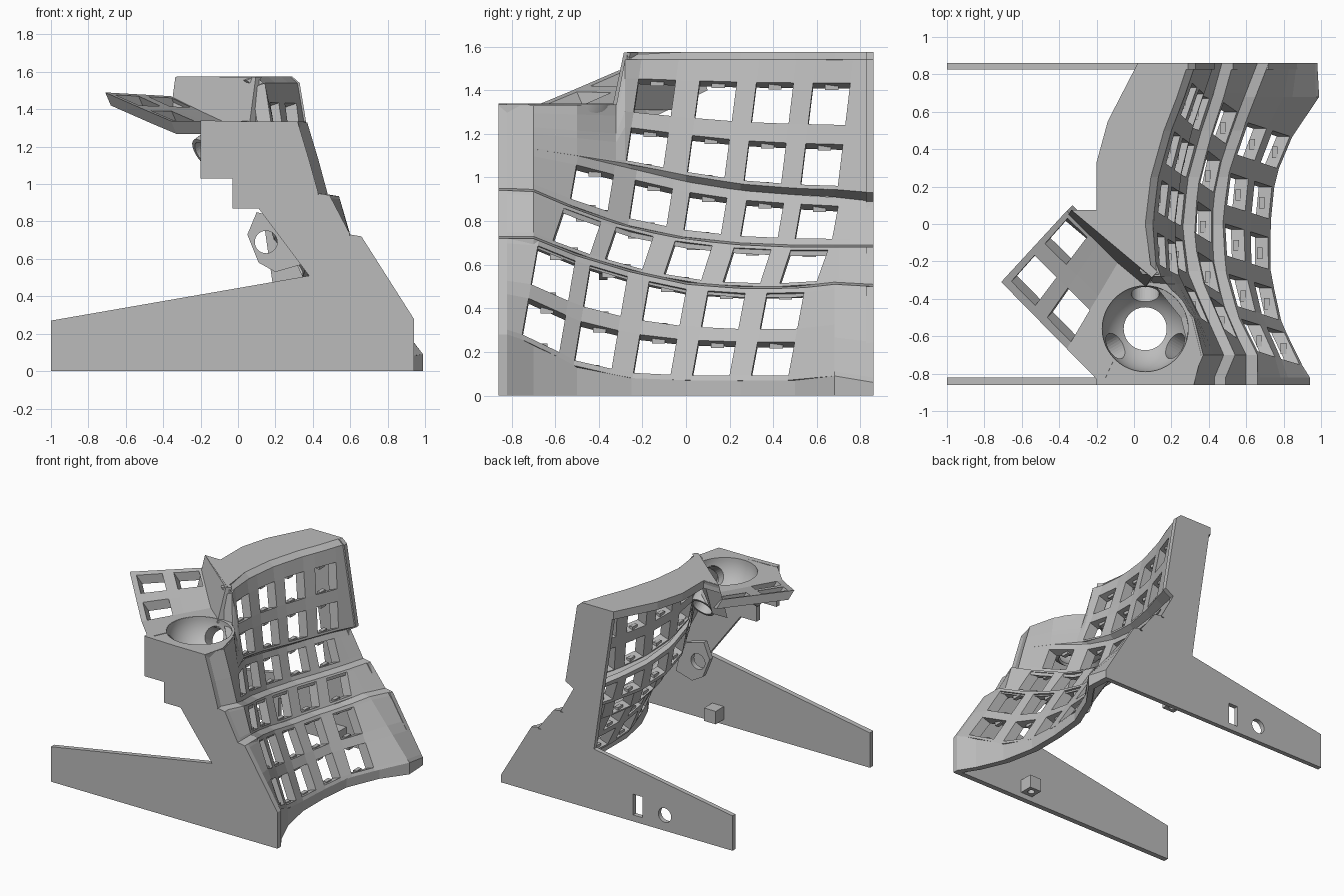
import bpy, bmesh
from math import radians, cos, sin, pi
from mathutils import Vector, Matrix

cube = bpy.data.objects.get("Cube")
if cube:
    bpy.data.objects.remove(cube, do_unlink=True)

grey = bpy.data.materials.new("plain grey")
grey.use_nodes = True
grey.diffuse_color = (0.5, 0.5, 0.5, 1)
grey.node_tree.nodes["Principled BSDF"].inputs["Base Color"].default_value = (0.5, 0.5, 0.5, 1)


def finish(name, bm):
    me = bpy.data.meshes.new(name)
    bm.to_mesh(me)
    bm.free()
    ob = bpy.data.objects.new(name, me)
    bpy.context.collection.objects.link(ob)
    me.materials.append(grey)
    return ob


def thicken(name, bm, depth):
    """Extrude an open sheet by a vector into a closed solid."""
    ext = bmesh.ops.extrude_face_region(bm, geom=bm.faces[:])["geom"]
    bmesh.ops.translate(bm, vec=depth, verts=[v for v in ext if isinstance(v, bmesh.types.BMVert)])
    bmesh.ops.recalc_face_normals(bm, faces=bm.faces)
    return finish(name, bm)


def prism(name, outline, start, depth):
    bm = bmesh.new()
    bm.faces.new([bm.verts.new(Vector(p) + Vector(start)) for p in outline])
    return thicken(name, bm, depth)


def wall(name, outline, y, depth):
    return prism(name, [(x, 0, z) for x, z in outline], (0, y, 0), (0, depth, 0))


def slab(name, outline, low, depth):
    return prism(name, [(x, y, 0) for x, y in outline], (0, 0, low), depth)


def box(name, centre, size):
    bm = bmesh.new()
    bmesh.ops.create_cube(bm, size=1, matrix=Matrix.Translation(centre) @ Matrix.Diagonal((*size, 1)))
    return finish(name, bm)


def cylinder(name, centre, radius, depth, turn):
    bm = bmesh.new()
    bmesh.ops.create_cone(bm, cap_ends=True, segments=32, radius1=radius, radius2=radius,
                          depth=depth, matrix=Matrix.Translation(centre) @ turn)
    return finish(name, bm)


def cut(ob, cutter):
    m = ob.modifiers.new("cut", "BOOLEAN")
    m.operation, m.object, m.solver = "DIFFERENCE", cutter, "EXACT"
    bpy.context.view_layer.objects.active = ob
    bpy.ops.object.modifier_apply(modifier=m.name)
    bpy.data.objects.remove(cutter, do_unlink=True)


# Guide curves of the stepped key panel, sampled at these stations along y
stations = [-.82, -.7, -.5, -.25, 0, .25, .5, .68, .86]


def sample(vals, y):
    for i in range(len(stations) - 1):
        if y <= stations[i + 1]:
            t = max(0, (y - stations[i]) / (stations[i + 1] - stations[i]))
            return vals[i] + t * (vals[i + 1] - vals[i])
    return vals[-1]


def curve(xs, zs, dx=0.0, dz=0.0):
    return lambda y: Vector((sample(xs, y) + dx, y, sample(zs, y) + dz))


low_x = [.94, .865, .78, .73, .73, .755, .86, .99, .98]
low_z = [.28, .24, .13, .08, .07, .07, .07, .09, .06]
mid_x = [.66, .66, .56, .49, .475, .50, .58, .65, .72]
mid_z = [.72, .72, .64, .565, .51, .49, .49, .51, .50]
step_x = [.49, .54, .45, .345, .32, .35, .42, .48, .53]
step_z = [.94, .935, .85, .765, .715, .69, .68, .68, .68]
notch_x = [.38, .43, .35, .22, .19, .21, .26, .31, .36]
notch_z = [1.13, 1.13, 1.10, 1.04, .98, .94, .92, .91, .89]
lip_x = [.38, .43, .35, .23, .22, .25, .31, .37, .43]
lip_z = [1.13, 1.13, 1.10, 1.06, 1.01, .97, .95, .945, .93]
top_x = [.32, .37, .32, .12, .10, .13, .20, .27, .33]

low, low_top = curve(low_x, low_z), curve(mid_x, mid_z)
second, second_top = curve(mid_x, mid_z, -.06, .01), curve(step_x, step_z)
third, third_top = curve(step_x, step_z, -.06, .01), curve(notch_x, notch_z)
upper = curve(lip_x, lip_z)


def floor(y):
    return Vector((low(y).x, y, 0))


def upper_top(y):
    return Vector((sample(top_x, y), y, 1.33 if y < -.285 else 1.54))


def rim(y):
    return upper_top(y) + Vector((-.04, 0, .035))


def tier(name, bottom, top, centres, lean, rows, extra=()):
    """Curved strip with a grid of square key openings."""
    half = .085
    cols = [(y, y, False) for y in (-.86, -.82, .86, *extra)]
    for c in centres:
        cols += [(c - half - lean, c - half + lean, True), (c + half - lean, c + half + lean, False)]
    cols.sort(key=lambda c: c[0] + c[1])
    vs = [0] + [v for r in rows for v in r] + [1]
    bm, clips = bmesh.new(), bmesh.new()

    def point(col, v):
        y = col[0] + (col[1] - col[0]) * v
        return bottom(y).lerp(top(y), v)

    grid = [[bm.verts.new(point(c, v)) for v in vs] for c in cols]
    for i in range(len(cols) - 1):
        for j in range(len(vs) - 1):
            if cols[i][2] and j % 2:
                for k in (j, j + 1):
                    p = (grid[i][k].co + grid[i + 1][k].co) / 2 + Vector((-.045, 0, -.016))
                    bmesh.ops.create_cube(clips, size=.03, matrix=Matrix.Translation(p)
                                          @ Matrix.Diagonal((1, 2, 1, 1)))
            else:
                bm.faces.new((grid[i][j], grid[i + 1][j], grid[i + 1][j + 1], grid[i][j + 1]))
    thicken(name, bm, (-.07, 0, -.025))
    finish(name + "_clips", clips)


def strip(name, a, b, start, depth):
    ys = sorted({start, *[y for y in stations if y > start]})
    bm = bmesh.new()
    rows = [(bm.verts.new(a(y)), bm.verts.new(b(y))) for y in ys]
    for (p, q), (r, s) in zip(rows, rows[1:]):
        bm.faces.new((p, r, s, q))
    thicken(name, bm, depth)


# Key panel tiers and the ledges that join them
tier("lower_panel", low, low_top, [-.63, -.39, -.12, .15, .42], .04, [(.05, .42), (.56, .95)], (.68,))
tier("second_panel", second, second_top, [-.5, -.26, .01, .28, .54], .03, [(.08, .92)], (-.7, .7))
tier("third_panel", third, third_top, [-.43, -.16, .09, .35, .6], .02, [(.13, .82)], (-.7, .75))
tier("upper_panel", upper, upper_top, [-.155, .125, .385, .645], .036, [(.03, .35), (.5, .82)],
     (-.70, -.5, -.32, -.28))
strip("panel_skirt", floor, low, -.86, (-.05, 0, 0))
strip("lower_ledge", low_top, second, -.86, (0, 0, -.04))
strip("upper_ledge", second_top, third, -.86, (0, 0, -.04))
strip("overhang", third_top, upper, -.5, (-.05, 0, 0))
strip("rim_chamfer", upper_top, rim, -.27, (-.05, 0, -.02))

# Flat top and the leaning wall beside the thumb area
front_edge = [tuple(rim(y).xy) for y in (.86, .68, .5, .25, 0, -.27)]
slab("top_plate", front_edge + [(-.33, .07), (-.2, .07), (-.2, .33), (-.14, .55), (.02, .86)],
     1.515, (0, 0, .06))
slab("thumb_wall", [(-.37, .02), (-.24, .02), (.09, -.31), (.06, -.34)], 1.31, (.035, .055, .263))

# Side walls with their long legs
wall("front_wall", [(-1, 0), (.94, 0), (.94, .28), (.66, .72), (.6, .72), (.49, .94), (.43, .94),
                    (.32, 1.33), (-.2, 1.34), (-.2, 1.03), (-.03, 1.03), (-.03, .87), (.11, .87),
                    (.38, .51), (-1, .27)], -.86, .04)
back = wall("back_wall", [(-1, 0), (.98, 0), (.98, .06), (.72, .5), (.64, .5), (.53, .68), (.43, .68),
                          (.36, .89), (.43, .93), (.33, 1.54), (.29, 1.575), (.02, 1.575),
                          (.116, .945), (.185, .47), (-1, .27)], .825, .035)
cut(back, cylinder("port_cutter", (-.42, .84, .12), .055, .2, Matrix.Rotation(pi / 2, 4, "X")))
cut(back, box("slot_cutter", (-.19, .84, .13), (.08, .2, .16)))
for side, y in (("front", -.77), ("back", .78)):
    block = box(side + "_foot_block", (.3, y, .09), (.1, .1, .1))
    cut(block, cylinder("screw_cutter", (.3, y, .05), .025, .1, Matrix.Identity(4)))

# Small tilted bracket with a round hole behind the panel
bracket = wall("rear_bracket", [(.05, .73), (.1, .85), (.28, .8), (.34, .57), (.2, .53), (.11, .58)], -.4, .04)
cut(bracket, cylinder("bracket_cutter", (.15, -.38, .69), .06, .2, Matrix.Rotation(pi / 2, 4, "X")))

# Deck around the ball socket
centre = Vector((.06, -.56, 1.34))
deck = slab("ball_deck", [(-.17, -.86), (.32, -.86), (.36, -.7), (.31, -.5), (.14, -.28), (.07, -.33),
                          (-.14, -.3), (-.26, -.6)], 1.27, (0, 0, .065))
cut(deck, cylinder("deck_cutter", centre, .232, .4, Matrix.Identity(4)))

# Ball socket: a turned bowl open at the bottom with three bearing openings
bm = bmesh.new()
angles = [radians(a) for a in range(0, 61, 6)]
profile = [(.23 * cos(a), -.23 * sin(a)) for a in angles] + \
          [(.25 * cos(a), -.25 * sin(a)) for a in reversed(angles)]
ring = [bm.verts.new(centre + Vector((r, 0, z - .005))) for r, z in profile]
edges = [bm.edges.new((ring[i], ring[(i + 1) % len(ring)])) for i in range(len(ring))]
bmesh.ops.spin(bm, geom=ring + edges, cent=centre, axis=(0, 0, 1), angle=2 * pi, steps=48, use_duplicate=False)
bmesh.ops.remove_doubles(bm, verts=bm.verts, dist=.0005)
bmesh.ops.recalc_face_normals(bm, faces=bm.faces)
bowl = finish("ball_socket", bm)
for a in (90, 210, 330):
    out = Vector((cos(radians(a)), sin(radians(a)), -.65)).normalized()
    turn = out.to_track_quat("Z", "Y").to_matrix().to_4x4()
    cut(bowl, cylinder("bearing_cutter", centre + out * .24, .075, .14, turn))
    holder = cylinder("bearing_holder", centre + out * .28, .095, .1, turn)
    cut(holder, cylinder("holder_cutter", centre + out * .27, .075, .2, turn))
bpy.ops.object.select_all(action="DESELECT")
bowl.select_set(True)
bpy.context.view_layer.objects.active = bowl
bpy.ops.object.shade_smooth_by_angle(angle=radians(30))

# Thumb key plate, level by the socket and curling up to its far edge
tip, inner, outer, root = (Vector(p) for p in ((-.71, -.31, 0), (-.36, .07, 0),
                                               (-.17, -.86, 0), (.07, -.34, 0)))


def thumb_point(s, t):
    p = tip.lerp(inner, s).lerp(outer.lerp(root, s), t)
    p.z = 1.338 + (.152 - .02 * s) * max(0, 1 - t / .64)
    return p


bm = bmesh.new()
grid = [[bm.verts.new(thumb_point(s, t)) for s in (0, .08, .44, .6, .95, 1)]
        for t in (0, .05, .29, .41, .65, 1)]
for i in range(5):
    for j in range(5):
        if (i, j) not in ((1, 1), (1, 3), (3, 1)):
            bm.faces.new((grid[i][j], grid[i + 1][j], grid[i + 1][j + 1], grid[i][j + 1]))
plate = thicken("thumb_plate", bm, (.03, .03, -.07))
cut(plate, cylinder("socket_cutter", centre, .232, .6, Matrix.Identity(4)))
